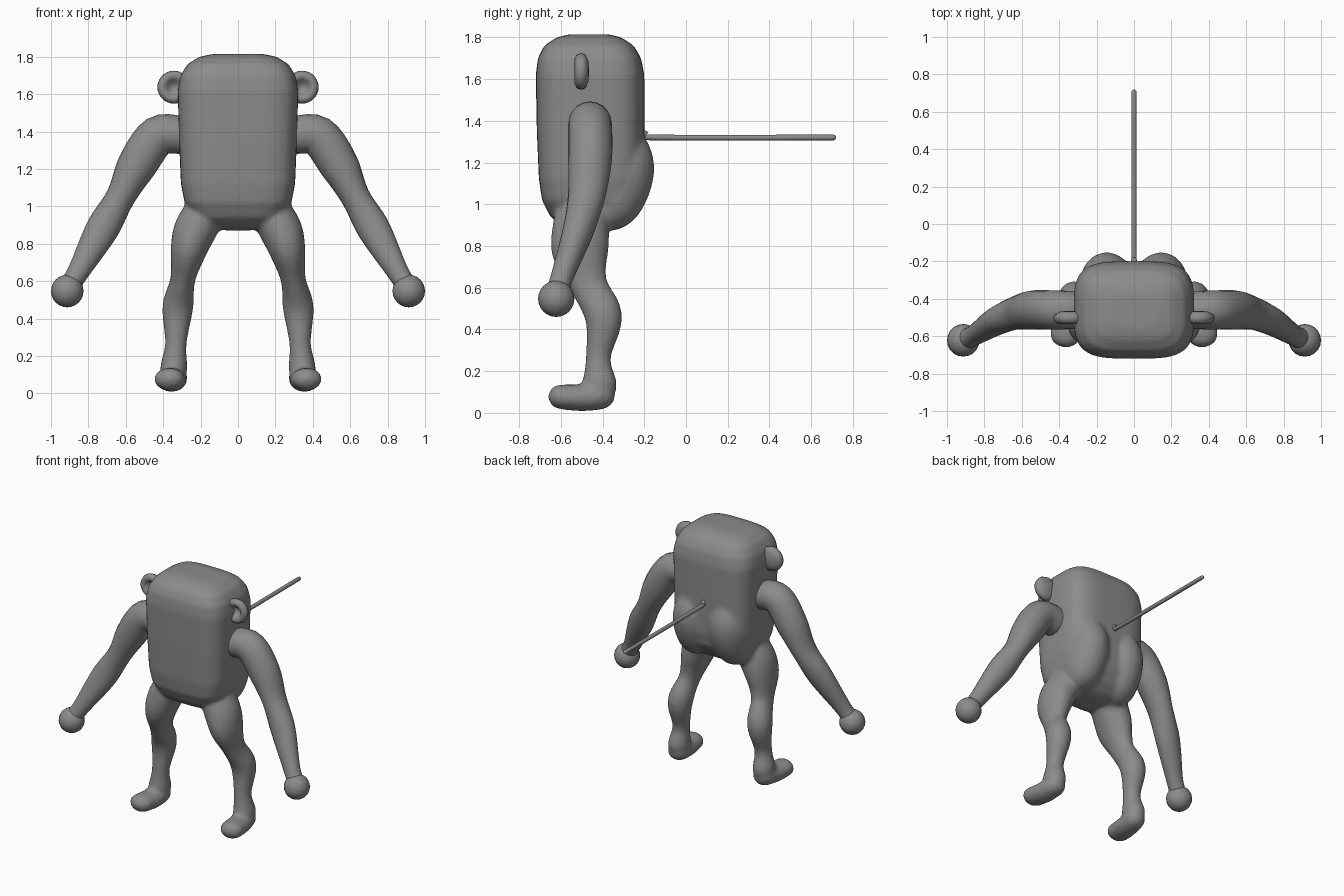
import bpy, bmesh, math
from mathutils import Vector

if "Cube" in bpy.data.objects:
    bpy.data.objects.remove(bpy.data.objects["Cube"])

GREY = (0.26, 0.26, 0.26, 1)
mat = bpy.data.materials.new("plain grey")
mat.use_nodes = True
mat.diffuse_color = GREY
mat.node_tree.nodes["Principled BSDF"].inputs["Base Color"].default_value = GREY


def finish(bm, name):
    bmesh.ops.recalc_face_normals(bm, faces=bm.faces)
    me = bpy.data.meshes.new(name)
    bm.to_mesh(me)
    bm.free()
    me.materials.append(mat)
    me.polygons.foreach_set("use_smooth", [True] * len(me.polygons))
    ob = bpy.data.objects.new(name, me)
    bpy.context.collection.objects.link(ob)
    return ob


def bridge(bm, rings):
    """Skin closed rings of points and cap both ends."""
    loops = [[bm.verts.new(p) for p in ring] for ring in rings]
    n = len(loops[0])
    for a, b in zip(loops, loops[1:]):
        for i in range(n):
            j = (i + 1) % n
            bm.faces.new((a[i], a[j], b[j], b[i]))
    bm.faces.new(loops[0][::-1])
    bm.faces.new(loops[-1])


def smooth_path(keys, steps=5):
    """Catmull-Rom interpolation of key tuples."""
    k = [Vector(p) for p in keys]
    k = [k[0]] + k + [k[-1]]
    out = []
    for a, b, c, d in zip(k, k[1:], k[2:], k[3:]):
        for s in range(steps):
            t = s / steps
            out.append((b * 2 + (c - a) * t + (a * 2 - b * 5 + c * 4 - d) * t * t
                        + (b * 3 - a - c * 3 + d) * t ** 3) / 2)
    return out + [k[-1]]


def limb(bm, keys, ref, side=1, n=20):
    """Tube through (x, y, z, radius across, radius along ref), domed at its ends."""
    pts = smooth_path(keys)
    pos = [Vector((p[0] * side, p[1], p[2])) for p in pts]
    size = [(p[3], p[4]) for p in pts]
    # rounded end caps
    for end in (0, -1):
        out = (pos[end] - pos[1 if end == 0 else -2]).normalized()
        base, (ru, rv) = pos[end], size[end]
        for ang in (30, 55, 75, 86):
            a = math.radians(ang)
            p = base + out * min(ru, rv) * math.sin(a)
            s = (ru * math.cos(a), rv * math.cos(a))
            if end == 0:
                pos.insert(0, p)
                size.insert(0, s)
            else:
                pos.append(p)
                size.append(s)
    rings = []
    for i, p in enumerate(pos):
        t = (pos[min(i + 1, len(pos) - 1)] - pos[max(i - 1, 0)]).normalized()
        u = t.cross(Vector(ref)).normalized()
        v = u.cross(t)
        ru, rv = size[i]
        rings.append([p + u * ru * math.cos(a) + v * rv * math.sin(a)
                      for a in (2 * math.pi * k / n for k in range(n))])
    bridge(bm, rings)


# Torso: stacked rounded-square sections (z, half width, front y, back y)
SECTIONS = [
    (0.87, 0.06, -0.52, -0.38), (0.89, 0.15, -0.59, -0.33), (0.94, 0.235, -0.65, -0.27),
    (1.02, 0.285, -0.69, -0.22), (1.12, 0.305, -0.705, -0.2), (1.35, 0.315, -0.715, -0.2),
    (1.62, 0.322, -0.72, -0.2), (1.70, 0.307, -0.71, -0.215), (1.76, 0.27, -0.68, -0.25),
    (1.80, 0.205, -0.62, -0.31), (1.815, 0.13, -0.56, -0.37)]
bm = bmesh.new()
rings = []
for z, hx, yf, yb in SECTIONS:
    ring = []
    for k in range(48):
        a = 2 * math.pi * k / 48
        c, s = math.cos(a), math.sin(a)
        r = (abs(c) ** 3.8 + abs(s) ** 3.8) ** (-1 / 3.8)
        ring.append(Vector((hx * c * r, (yf + yb) / 2 + (yb - yf) / 2 * s * r, z)))
    rings.append(ring)
bridge(bm, rings)

# Buttocks, legs and feet, blended into the torso
BUTTOCK = [(0.14, -0.34, 1.32, 0.10, 0.125), (0.145, -0.305, 1.18, 0.14, 0.155),
           (0.15, -0.36, 1.02, 0.135, 0.15), (0.17, -0.43, 0.95, 0.10, 0.10)]
LEG = [(0.17, -0.49, 0.98, 0.11, 0.13), (0.23, -0.505, 0.87, 0.115, 0.138),
       (0.265, -0.505, 0.76, 0.097, 0.135), (0.295, -0.465, 0.61, 0.067, 0.09),
       (0.322, -0.395, 0.46, 0.083, 0.09), (0.332, -0.42, 0.27, 0.058, 0.06),
       (0.342, -0.415, 0.15, 0.072, 0.082), (0.345, -0.415, 0.11, 0.07, 0.08)]
FOOT = [(0.345, -0.41, 0.085, 0.075, 0.07), (0.355, -0.5, 0.073, 0.08, 0.065),
        (0.368, -0.6, 0.077, 0.082, 0.06)]
for side in (1, -1):
    limb(bm, BUTTOCK, (0, 1, 0), side)
    limb(bm, LEG, (0, 1, 0), side)
    limb(bm, FOOT, (0, 0, 1), side)
body = finish(bm, "body_and_legs")
remesh = body.modifiers.new("blend", 'REMESH')
remesh.mode = 'VOXEL'
remesh.voxel_size = 0.014
remesh.use_smooth_shade = True
relax = body.modifiers.new("relax", 'SMOOTH')
relax.factor = 0.5
relax.iterations = 6

# Arms with ball hands, and ears
ARM = [(0.30, -0.46, 1.38, 0.10, 0.10), (0.43, -0.46, 1.375, 0.108, 0.105),
       (0.54, -0.46, 1.22, 0.105, 0.105), (0.628, -0.475, 1.05, 0.078, 0.09),
       (0.725, -0.515, 0.88, 0.088, 0.075), (0.845, -0.59, 0.665, 0.06, 0.055),
       (0.885, -0.61, 0.6, 0.055, 0.055)]
EAR = [(0, -0.488), (0.02, -0.492), (0.04, -0.52), (0.062, -0.534), (0.082, -0.522),
       (0.088, -0.50), (0.08, -0.482), (0.05, -0.468), (0, -0.464)]
for side, label in ((1, "left"), (-1, "right")):
    bm = bmesh.new()
    limb(bm, ARM, (0, 1, 0), side)
    finish(bm, label + "_arm")

    bm = bmesh.new()
    bmesh.ops.create_uvsphere(bm, u_segments=20, v_segments=12, radius=0.087)
    bmesh.ops.translate(bm, verts=bm.verts, vec=(side * 0.913, -0.622, 0.547))
    finish(bm, label + "_hand")

    bm = bmesh.new()
    cx = side * 0.343
    verts = [bm.verts.new((cx + r, y, 1.637)) for r, y in EAR]
    edges = [bm.edges.new(pair) for pair in zip(verts, verts[1:])]
    bmesh.ops.spin(bm, geom=verts + edges, cent=(cx, 0, 1.637), axis=(0, 1, 0),
                   angle=2 * math.pi, steps=28)
    bmesh.ops.remove_doubles(bm, verts=bm.verts, dist=0.0005)
    finish(bm, label + "_ear")

# Tail: thin straight rod with a small flick at its root
bm = bmesh.new()
limb(bm, [(0, -0.24, 1.36, 0.015, 0.015), (0, -0.19, 1.335, 0.015, 0.015),
          (0, -0.14, 1.32, 0.014, 0.014), (0, 0.705, 1.32, 0.014, 0.014)], (0, 0, 1), n=12)
finish(bm, "tail")
